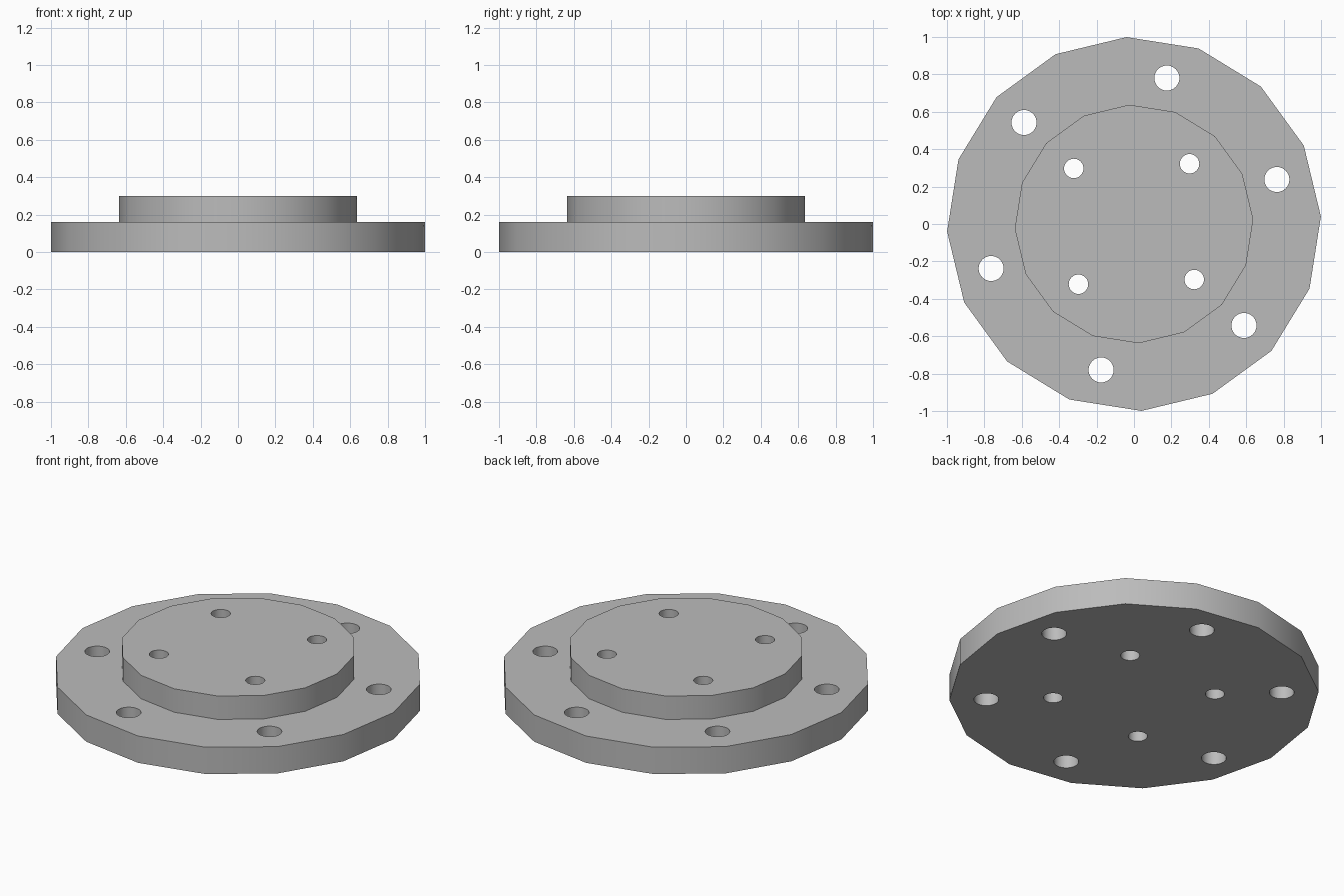
import bpy
import bmesh
from math import cos, sin, radians, tau
from mathutils import Matrix

# Remove the default cube
cube = bpy.data.objects.get("Cube")
if cube:
    bpy.data.objects.remove(cube, do_unlink=True)

TURN = radians(2.3)          # rotation of the whole part about z
SIDES = 16
PLATE_R, PLATE_TOP = 1.0, 0.16
BOSS_R, BOSS_TOP = 0.638, 0.30

# Single flat colour
grey = bpy.data.materials.new("metal_grey")
grey.use_nodes = True
colour = (0.5, 0.5, 0.5, 1)
grey.diffuse_color = colour
grey.node_tree.nodes["Principled BSDF"].inputs["Base Color"].default_value = colour


def add_object(name, bm):
    mesh = bpy.data.meshes.new(name)
    bmesh.ops.recalc_face_normals(bm, faces=bm.faces)
    bm.to_mesh(mesh)
    bm.free()
    mesh.materials.append(grey)
    obj = bpy.data.objects.new(name, mesh)
    bpy.context.collection.objects.link(obj)
    return obj


# Stepped flange: one outline swept around z, capped at both ends
bm = bmesh.new()
profile = [(PLATE_R, 0), (PLATE_R, PLATE_TOP), (BOSS_R, PLATE_TOP), (BOSS_R, BOSS_TOP)]
rings = []
for r, z in profile:
    angles = [TURN + tau * i / SIDES for i in range(SIDES)]
    rings.append([bm.verts.new((r * cos(a), r * sin(a), z)) for a in angles])
for low, high in zip(rings, rings[1:]):
    for i in range(SIDES):
        j = (i + 1) % SIDES
        bm.faces.new((low[i], low[j], high[j], high[i]))
bm.faces.new(rings[0])
bm.faces.new(rings[-1])
flange = add_object("bolt_flange", bm)

# Bolt hole cutters: outer circle of six, inner circle of four
bm = bmesh.new()
for count, start, distance, radius in [(6, 15, 0.8, 0.067), (4, 45, 0.438, 0.052)]:
    for i in range(count):
        a = TURN + radians(start) + tau * i / count
        bmesh.ops.create_cone(bm, cap_ends=True, segments=32, radius1=radius,
                              radius2=radius, depth=1,
                              matrix=Matrix.Translation((distance * cos(a), distance * sin(a), 0.15)))
cutter = add_object("hole_cutter", bm)
cutter.hide_render = True

# Drill the holes, then drop the cutter
bpy.ops.object.select_all(action="DESELECT")
flange.select_set(True)
bpy.context.view_layer.objects.active = flange
drill = flange.modifiers.new("bolt_holes", "BOOLEAN")
drill.operation = "DIFFERENCE"
drill.solver = "EXACT"
drill.object = cutter
bpy.ops.object.modifier_apply(modifier=drill.name)
bpy.data.objects.remove(cutter, do_unlink=True)

# Smooth rims and bores, crisp edges at the steps
bpy.ops.object.shade_smooth_by_angle(angle=radians(30))
